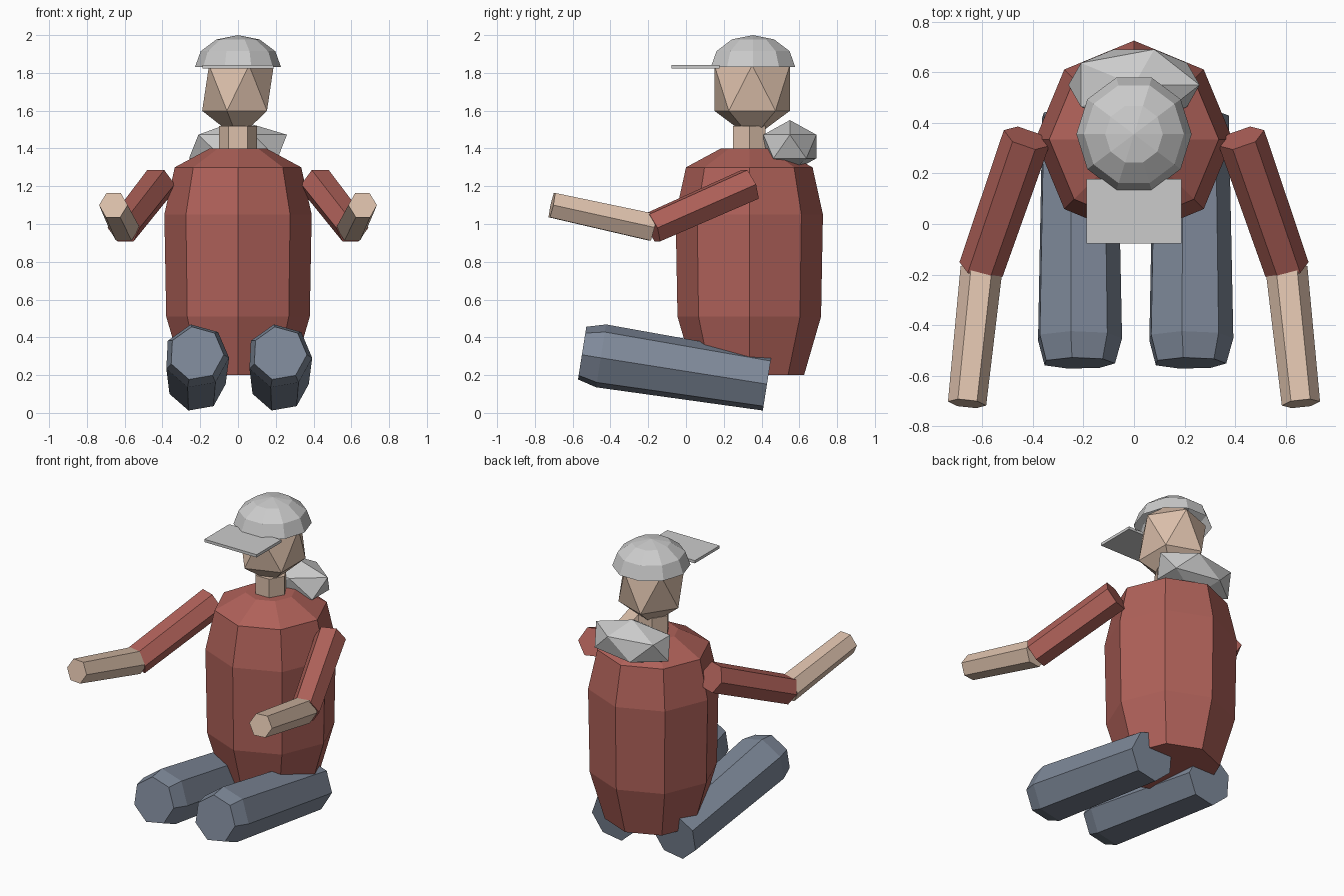
import bpy, bmesh, math
from mathutils import Vector, Matrix

if "Cube" in bpy.data.objects:
    bpy.data.objects.remove(bpy.data.objects["Cube"])


def material(name, rgb):
    m = bpy.data.materials.new(name)
    m.diffuse_color = (*rgb, 1)
    m.use_nodes = True
    m.node_tree.nodes["Principled BSDF"].inputs["Base Color"].default_value = m.diffuse_color
    return m


RED = material("red_cloth", (0.43, 0.12, 0.10))
SKIN = material("skin", (0.72, 0.53, 0.41))
BLUE = material("blue_grey_cloth", (0.21, 0.25, 0.32))


def finish(name, bm, mat=None):
    mesh = bpy.data.meshes.new(name)
    bmesh.ops.recalc_face_normals(bm, faces=bm.faces)
    bm.to_mesh(mesh)
    bm.free()
    obj = bpy.data.objects.new(name, mesh)
    bpy.context.collection.objects.link(obj)
    if mat:
        mesh.materials.append(mat)
    return obj


def loft(name, rings, sides, mat=None, phase=0.0, caps=True):
    """Skin polygon rings (centre, radius) set square to the line from first to last."""
    bm = bmesh.new()
    d = (Vector(rings[-1][0]) - Vector(rings[0][0])).normalized()
    u = Vector((0, 0, 1)).cross(d)
    u = u.normalized() if u.length > 1e-4 else Vector((1, 0, 0))
    v = d.cross(u)
    loops = []
    for c, r in rings:
        angles = [math.radians(phase) + math.tau * i / sides for i in range(sides)]
        loops.append([bm.verts.new(Vector(c) + r * (math.cos(a) * u + math.sin(a) * v))
                      for a in angles])
    for a, b in zip(loops, loops[1:]):
        for i in range(sides):
            j = (i + 1) % sides
            bm.faces.new((a[i], a[j], b[j], b[i]))
    if caps:
        bm.faces.new(loops[0][::-1])
        bm.faces.new(loops[-1])
    return finish(name, bm, mat)


def ico(name, centre, radii, mat=None):
    bm = bmesh.new()
    bmesh.ops.create_icosphere(bm, subdivisions=1, radius=1,
                               matrix=Matrix.Translation(centre) @ Matrix.Diagonal((*radii, 1)))
    return finish(name, bm, mat)


# Torso: eight-sided barrel with sloping shoulders
profile = [(0.20, 0.29), (0.51, 0.38), (1.05, 0.39), (1.30, 0.335), (1.40, 0.15)]
loft("torso", [((0, 0.335, z), r) for z, r in profile], 8, RED)

# Neck and faceted head
loft("neck", [((0, 0.335, 1.36), 0.1), ((0, 0.335, 1.52), 0.1)], 6, SKIN)
ico("head", (0, 0.35, 1.72), (0.212, 0.235, 0.27), SKIN)

# Hood bunched behind the neck
ico("hood", (0, 0.55, 1.41), (0.29, 0.165, 0.14))

# Cap dome: upper half of a ten-sided ball
bm = bmesh.new()
bmesh.ops.create_uvsphere(bm, u_segments=10, v_segments=6, radius=1,
                          matrix=Matrix.Rotation(math.radians(90), 4, 'Z'))
bmesh.ops.delete(bm, geom=[v for v in bm.verts if v.co.z < -0.1], context='VERTS')
bmesh.ops.transform(bm, verts=bm.verts,
                    matrix=Matrix.Translation((0, 0.355, 1.83)) @ Matrix.Diagonal((0.228, 0.235, 0.17, 1)))
finish("cap_dome", bm)

# Cap brim
bm = bmesh.new()
bmesh.ops.create_cube(bm, size=1, matrix=Matrix.Translation((0, 0.05, 1.832))
                      @ Matrix.Diagonal((0.375, 0.255, 0.018, 1)))
finish("cap_brim", bm)

# Limbs, one set per side
for side, s in (("left", 1), ("right", -1)):
    shoulder = (0.425 * s, 0.34, 1.21)
    elbow = (0.605 * s, -0.18, 0.98)
    hand = (0.66 * s, -0.71, 1.10)
    loft(side + "_upper_arm", [(shoulder, 0.095), (elbow, 0.09)], 6, RED)
    loft(side + "_forearm", [((0.603 * s, -0.175, 0.982), 0.083), (hand, 0.076)], 6, SKIN)
    x = 0.22 * s
    loft(side + "_leg", [((x, 0.43, 0.16), 0.155), ((x, -0.45, 0.30), 0.173),
                         ((x, -0.55, 0.315), 0.145)], 7, BLUE, phase=100)
